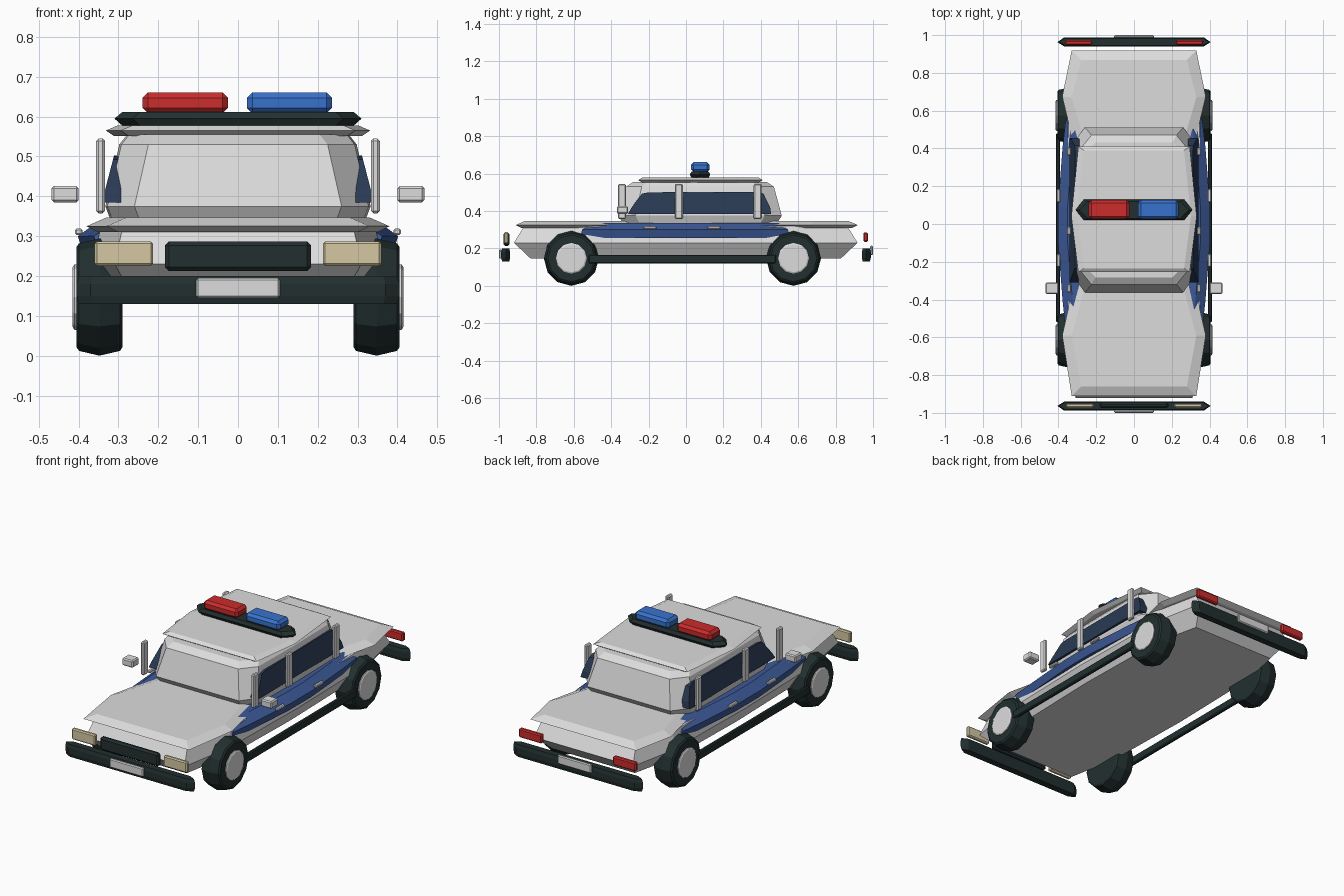
import bpy, bmesh, math

if "Cube" in bpy.data.objects:
    bpy.data.objects.remove(bpy.data.objects["Cube"])


def material(name, rgb):
    m = bpy.data.materials.new(name)
    m.diffuse_color = (*rgb, 1)
    m.use_nodes = True
    m.node_tree.nodes["Principled BSDF"].inputs["Base Color"].default_value = m.diffuse_color
    return m


WHITE = material("white_paint", (0.72, 0.72, 0.72))
BLACK = material("dark_rubber", (0.016, 0.028, 0.028))
BLUE = material("blue_paint", (0.045, 0.1, 0.31))
GLASS = material("dark_glass", (0.022, 0.042, 0.085))
RED = material("red_light", (0.6, 0.025, 0.025))
BRIGHT = material("blue_light", (0.04, 0.17, 0.62))
CREAM = material("headlight_cream", (0.66, 0.58, 0.36))


def loft(name, rings, mat):
    """Skin closed rings of points and cap both ends."""
    bm = bmesh.new()
    vs = [[bm.verts.new(p) for p in ring] for ring in rings]
    n = len(vs[0])
    for a, b in zip(vs, vs[1:]):
        for i in range(n):
            j = (i + 1) % n
            bm.faces.new((a[i], a[j], b[j], b[i]))
    bm.faces.new(vs[0][::-1])
    bm.faces.new(vs[-1])
    bmesh.ops.recalc_face_normals(bm, faces=bm.faces)
    me = bpy.data.meshes.new(name)
    bm.to_mesh(me)
    bm.free()
    me.materials.append(mat)
    ob = bpy.data.objects.new(name, me)
    bpy.context.collection.objects.link(ob)
    return ob


def slab(name, half, levels, mat):
    """Symmetric plan outline stacked at levels (z, x inset, y inset)."""
    outline = half + [(-x, y) for x, y in reversed(half)]
    ys = [y for _, y in half]
    mid, reach = (min(ys) + max(ys)) / 2, (max(ys) - min(ys)) / 2
    rings = []
    for z, dx, dy in levels:
        k = 1 - dy / reach
        rings.append([(x - math.copysign(dx, x), mid + (y - mid) * k, z) for x, y in outline])
    return loft(name, rings, mat)


def block(name, xr, yr, zr, mat, c=0.008):
    """Box with chamfered edges, given by its ranges."""
    bm = bmesh.new()
    bmesh.ops.create_cube(bm, size=1)
    for v in bm.verts:
        v.co = [(r[0] + r[1]) / 2 + k * (r[1] - r[0]) for k, r in zip(v.co, (xr, yr, zr))]
    bmesh.ops.bevel(bm, geom=bm.edges[:], offset=c, segments=1, affect='EDGES')
    me = bpy.data.meshes.new(name)
    bm.to_mesh(me)
    bm.free()
    me.materials.append(mat)
    ob = bpy.data.objects.new(name, me)
    bpy.context.collection.objects.link(ob)
    return ob


def sided(s, a, b):
    return (min(s * a, s * b), max(s * a, s * b))


# Lower body and blue door band
slab("lower_body", [(0.31, -0.92), (0.365, -0.6), (0.378, 0), (0.365, 0.64), (0.31, 0.917)],
     [(0.145, 0.05, 0.09), (0.23, 0, 0), (0.32, 0.02, 0.055)], WHITE)
slab("door_band", [(0.362, -0.57), (0.378, -0.42), (0.402, -0.1), (0.402, 0.1), (0.378, 0.42), (0.362, 0.56)],
     [(0.255, 0.014, 0), (0.3, 0, 0.015), (0.336, 0.05, 0.06)], BLUE)

# Hood, trunk lid and roof: thin hexagonal panels with sloped edges
slab("hood", [(0.33, -0.91), (0.38, -0.59), (0.31, -0.28)],
     [(0.31, 0.03, 0.03), (0.325, 0, 0), (0.347, 0.05, 0.05)], WHITE)
slab("trunk_lid", [(0.33, 0.918), (0.38, 0.675), (0.31, 0.38)],
     [(0.31, 0.03, 0.03), (0.325, 0, 0), (0.347, 0.05, 0.05)], WHITE)
slab("roof_panel", [(0.295, -0.255), (0.332, 0.04), (0.295, 0.41)],
     [(0.552, 0.02, 0.02), (0.565, 0, 0), (0.578, 0.03, 0.02)], WHITE)

# Cabin
slab("cabin", [(0.26, -0.362), (0.328, -0.27), (0.333, 0.08), (0.328, 0.42), (0.26, 0.512)],
     [(0.335, 0.015, 0.025), (0.375, 0, 0), (0.53, 0.035, 0.042), (0.555, 0.055, 0.08)], WHITE)

# Emergency light bar
slab("light_bar_base", [(0.265, 0.02), (0.31, 0.075), (0.265, 0.13)],
     [(0.577, 0.02, 0.01), (0.595, 0, 0), (0.612, 0.02, 0.01)], BLACK)
block("red_beacon", (-0.24, -0.025), (0.027, 0.126), (0.608, 0.661), RED, 0.014)
block("blue_beacon", (0.022, 0.236), (0.027, 0.126), (0.608, 0.661), BRIGHT, 0.014)

# Bumpers and licence plates
for end, s, z in (("front", -1, 0.145), ("rear", 1, 0.165)):
    slab(end + "_bumper", [(0.37, s * 0.94), (0.405, s * 0.963), (0.37, s * 0.988)],
         [(0.13, 0.006, 0.005), (0.15, 0, 0), (0.18, 0, 0), (0.2, 0.006, 0.005)], BLACK)
    block(end + "_plate", (-0.105, 0.105), sided(s, 0.984, 1.0), (z, z + 0.05), WHITE, 0.005)

# Grille
block("grille", (-0.183, 0.183), (-0.975, -0.945), (0.212, 0.287), BLACK, 0.01)

for s, side in ((-1, "left"), (1, "right")):
    # Lamps
    block(side + "_headlight", sided(s, 0.213, 0.36), (-0.973, -0.95), (0.225, 0.287), CREAM, 0.006)
    block(side + "_tail_light", sided(s, 0.222, 0.366), (0.948, 0.973), (0.235, 0.285), RED, 0.006)

    # Side window following the cabin slope
    prof = [(-0.31, 0.385), (-0.29, 0.42), (-0.235, 0.493), (-0.2, 0.5), (0.39, 0.502),
            (0.415, 0.49), (0.45, 0.42), (0.455, 0.385)]
    loft(side + "_window",
         [[(s * 0.28, y, z) for y, z in prof],
          [(s * (0.343 - 0.26 * (z - 0.38)), y, z) for y, z in prof]], GLASS)

    # Window posts
    for i, y in enumerate((-0.342, -0.038, 0.383)):
        block(f"{side}_post_{i + 1}", sided(s, 0.334, 0.356), (y - 0.021, y + 0.021),
              (0.357, 0.545), WHITE, 0.006)

    # Wing mirror, door handles, sill bar
    block(side + "_mirror", sided(s, 0.4, 0.468), (-0.37, -0.31), (0.385, 0.426), WHITE, 0.006)
    for i, y in enumerate((-0.193, 0.15)):
        block(f"{side}_handle_{i + 1}", sided(s, 0.39, 0.409), (y - 0.034, y + 0.034),
              (0.303, 0.319), WHITE, 0.004)
    block(side + "_sill", sided(s, 0.391, 0.412), (-0.52, 0.48), (0.12, 0.166), BLACK, 0.005)

    # Wheels: crowned tyre and hub disc
    for end, y in (("front", -0.613), ("rear", 0.575)):
        def ring(x, r, n=12):
            return [(s * x, y + r * math.sin(math.tau * i / n),
                     0.147 - r * math.cos(math.tau * i / n)) for i in range(n)]
        loft(f"{side}_{end}_tyre",
             [ring(0.29, 0.125), ring(0.296, 0.135), ring(0.348, 0.147),
              ring(0.399, 0.135), ring(0.406, 0.125)], BLACK)
        loft(f"{side}_{end}_hub",
             [ring(0.395, 0.082), ring(0.411, 0.082), ring(0.415, 0.075)], WHITE)
